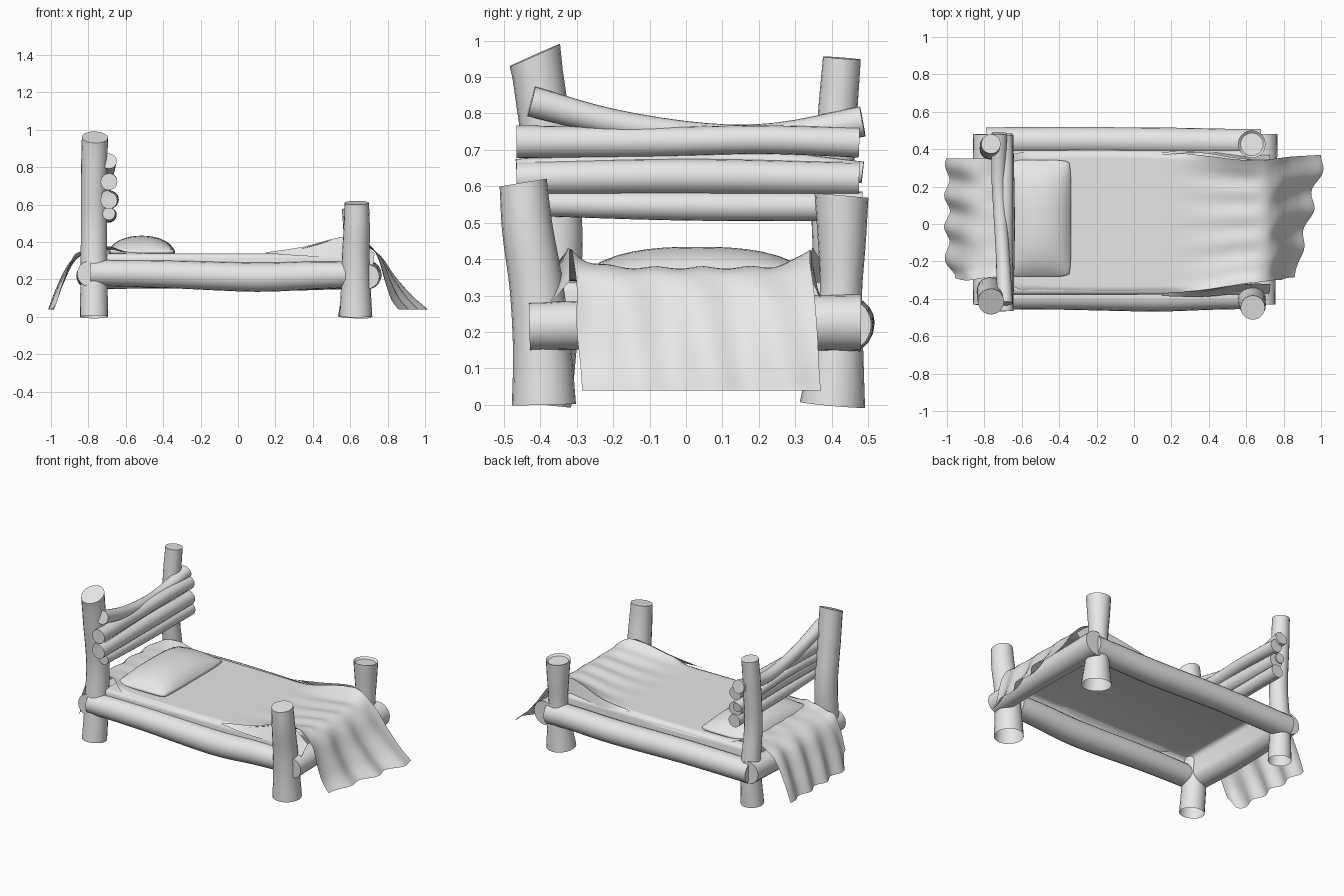
import bpy, bmesh, math
from mathutils import Vector

old = bpy.data.objects.get("Cube")
if old:
    bpy.data.objects.remove(old, do_unlink=True)

grey = bpy.data.materials.new("plain_grey")
grey.use_nodes = True
grey.diffuse_color = (0.8, 0.8, 0.8, 1)
grey.node_tree.nodes["Principled BSDF"].inputs["Base Color"].default_value = (0.8, 0.8, 0.8, 1)


def finish(name, bm, angle=40):
    bmesh.ops.recalc_face_normals(bm, faces=bm.faces[:])
    mesh = bpy.data.meshes.new(name)
    bm.to_mesh(mesh)
    bm.free()
    mesh.materials.append(grey)
    ob = bpy.data.objects.new(name, mesh)
    bpy.context.collection.objects.link(ob)
    bpy.ops.object.select_all(action='DESELECT')
    ob.select_set(True)
    bpy.context.view_layer.objects.active = ob
    bpy.ops.object.shade_smooth_by_angle(angle=math.radians(angle))
    return ob


def spline(points, t):
    """Smooth curve through the points, t from 0 to 1."""
    n = len(points) - 1
    s = min(max(t, 0), 1) * n
    i = min(int(s), n - 1)
    f = s - i
    p1, p2 = Vector(points[i]), Vector(points[i + 1])
    p0 = Vector(points[i - 1]) if i > 0 else p1 * 2 - p2
    p3 = Vector(points[i + 2]) if i + 2 <= n else p2 * 2 - p1
    return 0.5 * (2 * p1 + (p2 - p0) * f + (2 * p0 - 5 * p1 + 4 * p2 - p3) * f * f
                  + (3 * p1 - p0 - 3 * p2 + p3) * f ** 3)


def smooth(a, b, x):
    t = min(max((x - a) / (b - a), 0), 1)
    return t * t * (3 - 2 * t)


def log(name, points, start_cap=True, rim=False, tilt=0, sides=20, steps=16):
    """Bent log through (x, y, z, radius) points; tilt slants the end cut along y."""
    bm = bmesh.new()
    samples = [spline(points, k / steps) for k in range(steps + 1)]
    rings = []
    for k, p in enumerate(samples):
        d = (samples[min(k + 1, steps)] - samples[max(k - 1, 0)]).xyz.normalized()
        side = d.cross(Vector((0, 0, 1)) if abs(d.z) < 0.7 else Vector((0, 1, 0))).normalized()
        up = side.cross(d)
        ring = []
        for j in range(sides):
            a = math.tau * j / sides
            co = p.xyz + (side * math.cos(a) + up * math.sin(a)) * p.w
            if k == steps:
                co.z += (co.y - p.y) * tilt
            ring.append(bm.verts.new(co))
        rings.append(ring)
    for a, b in zip(rings, rings[1:]):
        for j in range(sides):
            m = (j + 1) % sides
            bm.faces.new((a[j], a[m], b[m], b[j]))
    if start_cap:
        bm.faces.new(rings[0])
    top = bm.faces.new(rings[-1])
    if rim:
        bmesh.ops.recalc_face_normals(bm, faces=bm.faces[:])
        bmesh.ops.inset_region(bm, faces=[top], thickness=0.013, depth=-0.012)
    return finish(name, bm)


# Posts, hollow underneath
log("head_post_front", [(-.77, -.39, 0, .075), (-.77, -.365, .25, .072), (-.77, -.355, .5, .07),
                        (-.77, -.385, .75, .07), (-.765, -.415, .96, .07)], False, tilt=.3)
log("head_post_back", [(-.77, .41, 0, .07), (-.765, .42, .25, .06), (-.77, .40, .5, .055),
                       (-.77, .415, .78, .054), (-.765, .428, .952, .052)], False)
log("foot_post_front", [(.63, -.39, 0, .088), (.63, -.395, .15, .08), (.63, -.41, .32, .074),
                        (.635, -.435, .48, .07), (.635, -.447, .61, .065)], False, tilt=.08)
log("foot_post_back", [(.625, .402, 0, .09), (.63, .415, .15, .072), (.63, .425, .3, .058),
                       (.63, .428, .45, .066), (.63, .427, .575, .074)], False, rim=True, tilt=-.1)

# Bed frame: side rails and end rails
log("side_rail_front", [(-.79, -.39, .235, .068), (-.4, -.385, .228, .073), (.1, -.39, .212, .078),
                        (.4, -.385, .222, .074), (.575, -.385, .225, .07)])
log("side_rail_back", [(-.79, .445, .22, .072), (-.3, .445, .225, .073), (.2, .44, .215, .075),
                       (.5, .435, .22, .074), (.68, .435, .22, .074)])
log("head_end_rail", [(-.79, -.43, .23, .07), (-.795, 0, .22, .07), (-.79, .48, .23, .07)])
log("foot_end_rail", [(.69, -.43, .215, .066), (.69, 0, .225, .07), (.69, .48, .225, .078)])

# Headboard branches
log("headboard_branch_top", [(-.69, -.425, .833, .042), (-.70, -.2, .775, .037), (-.715, .05, .738, .036),
                             (-.725, .25, .738, .037), (-.72, .485, .778, .042)])
log("headboard_branch_upper", [(-.69, -.465, .722, .045), (-.69, -.1, .722, .041),
                               (-.685, .2, .728, .039), (-.69, .475, .72, .041)])
log("headboard_branch_middle", [(-.70, -.465, .645, .03), (-.71, -.1, .672, .03),
                                (-.715, .2, .668, .03), (-.71, .485, .638, .03)])
log("headboard_branch_lower", [(-.69, -.465, .622, .045), (-.685, 0, .627, .048),
                               (-.69, .475, .62, .045)])
log("headboard_branch_bottom", [(-.69, -.41, .552, .034), (-.69, 0, .546, .04),
                                (-.69, .485, .545, .041)])

# Mattress shell, open underneath
bm = bmesh.new()
bmesh.ops.create_cube(bm, size=1)
for v in bm.verts:
    v.co = Vector((-.055 + v.co.x * 1.33, .007 + v.co.y * .77, .275 + v.co.z * .125))
bmesh.ops.delete(bm, geom=[f for f in bm.faces if f.normal.z < -.5], context='FACES_ONLY')
edges = [e for e in bm.edges if max(w.co.z for w in e.verts) > .3]
bmesh.ops.bevel(bm, geom=edges, offset=.025, segments=3, profile=.5, affect='EDGES')
finish("mattress", bm, 60)

# Blanket draped over both ends: centre line (x, z, low y, high y)
drape = [(-1.0, .04, -.29, .35), (-.955, .16, -.30, .35), (-.89, .29, -.30, .35), (-.81, .345, -.29, .35),
         (-.71, .358, -.29, .36), (-.58, .342, -.36, .385), (-.3, .340, -.375, .395), (.1, .340, -.375, .39),
         (.38, .343, -.36, .365), (.55, .365, -.325, .345), (.68, .375, -.31, .34), (.755, .325, -.30, .35),
         (.82, .21, -.30, .36), (.885, .11, -.29, .365), (.95, .04, -.285, .37)]
rows, cols = 84, 36
bm = bmesh.new()
grid = []
for i in range(rows + 1):
    x, z, low, high = spline(drape, i / rows)
    line = []
    for j in range(cols + 1):
        v = 2 * j / cols - 1
        y = low + (high - low) * j / cols
        foot, head = smooth(.72, .95, x), smooth(.78, 1.0, -x)
        # slanted outer hem, hanging folds and ragged corner
        px = x + foot * (.075 * v - .012 + .012 * math.sin(9 * v + 1))
        px += head * (.008 * math.sin(13 * v) + .04 * smooth(.75, 1, -v))
        px += (smooth(.7, .78, x) + smooth(.76, .84, -x)) * .008 * math.sin(11 * v + 5 * z)
        pz = z + head * .09 * smooth(.8, 1, -v)
        # gathered edges beside the posts
        gather = smooth(.15, .56, x) * (1 - smooth(.6, .76, x))
        gather += .35 * smooth(.5, .68, -x) * (1 - smooth(.74, .85, -x))
        pz += gather * (.055 * abs(v) ** 6 + .005 * math.sin(16 * v))
        # tucked sides along the middle
        middle = smooth(-.68, -.5, x) * (1 - smooth(.1, .4, x))
        pz -= middle * .03 * smooth(.94, 1, abs(v))
        line.append(bm.verts.new((px, y, pz)))
    grid.append(line)
for a, b in zip(grid, grid[1:]):
    for j in range(cols):
        bm.faces.new((a[j], a[j + 1], b[j + 1], b[j]))
finish("blanket", bm, 60)

# Blanket corners wrapped towards the foot posts
for name, s, inner in (("front", -1, .32), ("back", 1, .345)):
    bm = bmesh.new()
    outer = [(.15, s * .385, .34), (.35, s * .39, .325), (.52, s * .375, .32), (.62, s * .36, .31), (.72, s * .385, .26)]
    crest = [(.15, s * .37, .345), (.35, s * (inner + .035), .375), (.52, s * (inner + .01), .42),
             (.62, s * inner, .425), (.73, s * inner, .34)]
    strips = []
    for k in range(17):
        a, b = spline(outer, k / 16), spline(crest, k / 16)
        strips.append([bm.verts.new(a.lerp(b, m / 4)) for m in range(5)])
    for a, b in zip(strips, strips[1:]):
        for m in range(4):
            bm.faces.new((a[m], a[m + 1], b[m + 1], b[m]))
    finish("blanket_corner_" + name, bm, 60)

# Pillow: flat below, domed above
bm = bmesh.new()
bmesh.ops.create_cube(bm, size=2)
bmesh.ops.subdivide_edges(bm, edges=bm.edges[:], cuts=13, use_grid_fill=True)
for v in bm.verts:
    u, w, h = v.co
    edge = max(abs(u), abs(w))
    shrink = 1 - .05 * min(abs(u), abs(w)) ** 6 - .02 * h * h * edge ** 8
    dome = (1 - abs(u) ** 2.2) * (1 - abs(w) ** 2.6)
    top = .36 + .074 * dome ** .75
    v.co = Vector((-.515 + .178 * u * shrink, .03 + .312 * w * shrink,
                   .338 + (top - .338) * (h + 1) / 2))
finish("pillow", bm, 60)
